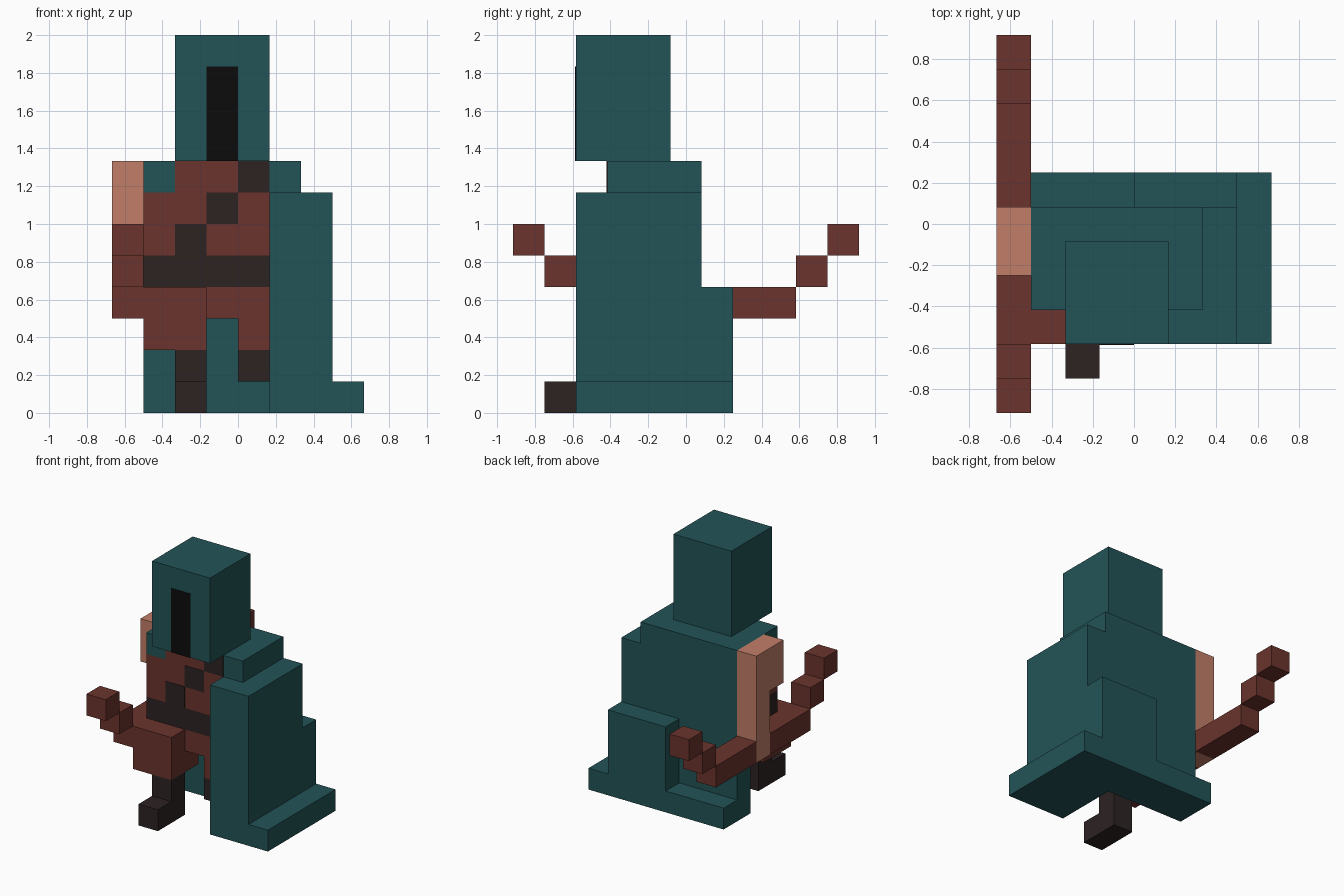
import bpy
import bmesh

cube = bpy.data.objects.get("Cube")
if cube:
    bpy.data.objects.remove(cube, do_unlink=True)

U = 1 / 6                    # edge of one block
ORIGIN = (4, 5.5, 0)         # block coordinates of the world origin


def material(name, rgb):
    m = bpy.data.materials.new(name)
    m.use_nodes = True
    m.diffuse_color = (*rgb, 1)
    bsdf = next(n for n in m.node_tree.nodes if n.type == 'BSDF_PRINCIPLED')
    bsdf.inputs["Base Color"].default_value = (*rgb, 1)
    return m


TEAL = material("teal cloth", (0.0165, 0.087, 0.095))
BROWN = material("red brown leather", (0.146, 0.034, 0.026))
DARK = material("dark brown leather", (0.026, 0.0165, 0.0165))
SKIN = material("skin", (0.54, 0.21, 0.14))
BLACK = material("black shadow", (0.0035, 0.0035, 0.0035))


def blocks(name, mat, *boxes):
    """One object made of boxes given as (x0, x1, y0, y1, z0, z1) in blocks."""
    bm = bmesh.new()
    for b in boxes:
        new = bmesh.ops.create_cube(bm, size=1)["verts"]
        for v in new:
            v.co = [(b[2 * a + (v.co[a] > 0)] - ORIGIN[a]) * U for a in range(3)]
    mesh = bpy.data.meshes.new(name)
    bm.to_mesh(mesh)
    bm.free()
    mesh.materials.append(mat)
    ob = bpy.data.objects.new(name, mesh)
    bpy.context.collection.objects.link(ob)
    return ob


T = 0.02                     # plate thickness in blocks

# Hood with its dark opening
blocks("hood", TEAL, (2, 5, 2, 5, 8, 12))
blocks("hood_opening", BLACK, (3, 4, 2 - T, 2, 8, 11))

# Cloak: shoulders, back, the full left side and the hem on the ground
blocks("cloak_shoulders", TEAL,
       (1, 2, 3, 5, 7, 8), (5, 6, 3, 5, 7, 8), (1, 6, 5, 6, 7, 8))
blocks("cloak_back", TEAL, (1, 5, 5, 6, 1, 7), (4, 7, 6, 7, 1, 4))
blocks("cloak_left_side", TEAL, (5, 7, 2, 6, 1, 7))
blocks("cloak_hem", TEAL, (5, 8, 2, 7, 0, 1), (1, 5, 5, 7, 0, 1))

# Torso, belt and diagonal strap
blocks("torso", BROWN, (1, 5, 3, 5, 5, 7), (2, 5, 3, 5, 7, 8))
blocks("belt", DARK, (1, 5, 3, 5, 4, 5))
blocks("chest_strap", DARK,
       *[(2 + n, 3 + n, 3 - T, 3, 5 + n, 6 + n) for n in range(3)])

# Hips and legs
blocks("hips", BROWN, (3, 5, 3, 5, 3, 4), (1, 3, 4, 5, 3, 4))
blocks("right_thigh", BROWN, (1, 3, 2, 4, 2, 4))
blocks("right_boot", DARK, (2, 3, 2, 3, 0, 2), (2, 3, 1, 2, 0, 1))
blocks("left_thigh", BROWN, (4, 5, 3, 5, 2, 3))
blocks("left_boot", DARK, (4, 5, 3, 4, 1, 2))

# Right arm hanging down, its hand around the bow
blocks("right_arm", SKIN, (0, 1, 4, 6, 6, 8), (0, 1, 5, 6, 3, 6))

# Bow: two stepped limbs mirrored about the hand
limb = [(6, 9, 3), (9, 10, 4), (10, 11, 5)]
blocks("bow_rear_limb", BROWN, *[(0, 1, a, b, z, z + 1) for a, b, z in limb])
blocks("bow_front_limb", BROWN,
       *[(0, 1, 11 - b, 11 - a, z, z + 1) for a, b, z in limb])
